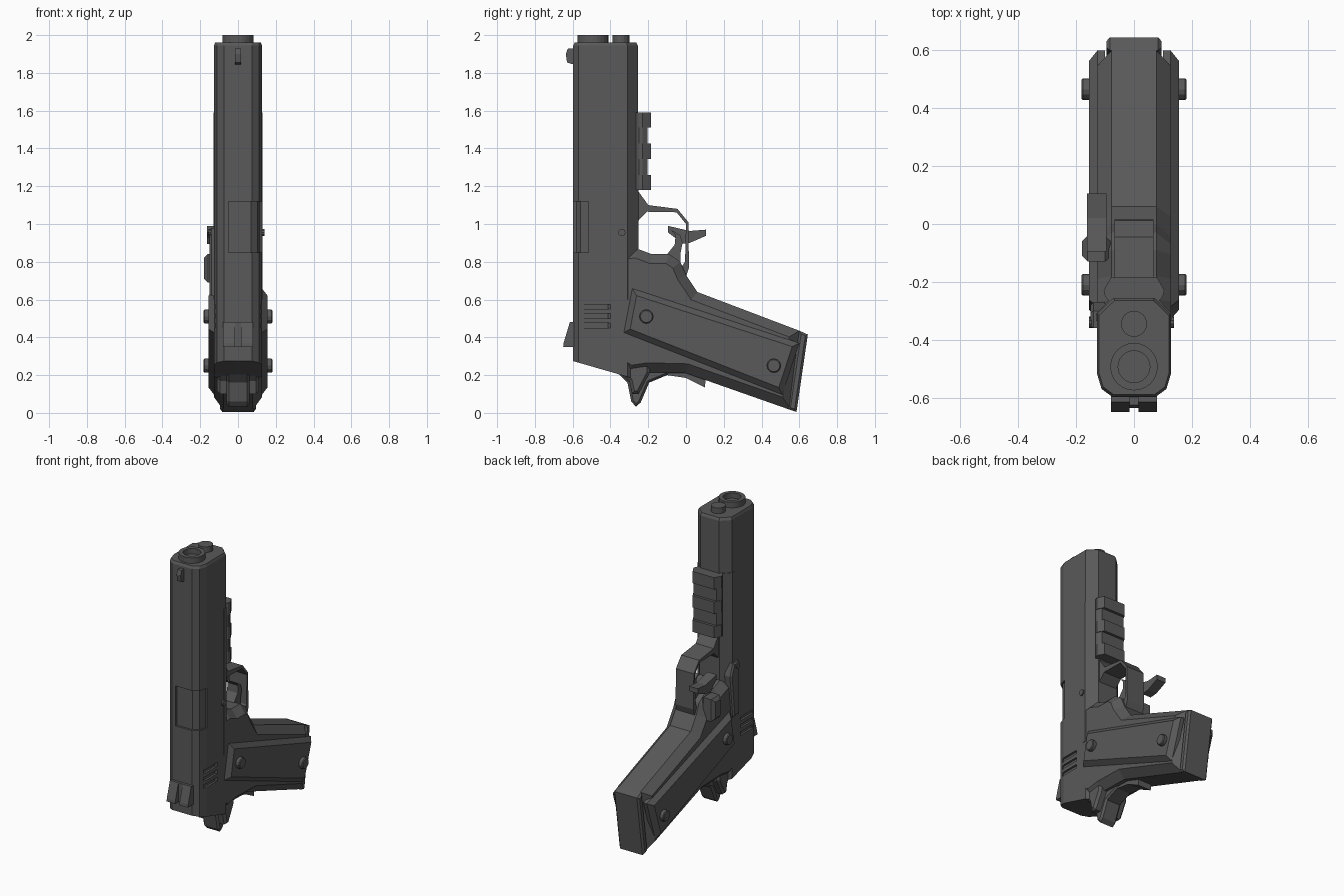
import bpy, bmesh, math

if "Cube" in bpy.data.objects:
    bpy.data.objects.remove(bpy.data.objects["Cube"])

steel = bpy.data.materials.new("dark_gunmetal")
steel.diffuse_color = (0.10, 0.10, 0.10, 1)
steel.use_nodes = True
steel.node_tree.nodes["Principled BSDF"].inputs["Base Color"].default_value = steel.diffuse_color


def loft(name, loops):
    """Skin a list of equal-length vertex loops and cap both ends."""
    bm = bmesh.new()
    rings = [[bm.verts.new(p) for p in loop] for loop in loops]
    n = len(rings[0])
    for a, b in zip(rings, rings[1:]):
        for i in range(n):
            j = (i + 1) % n
            bm.faces.new((a[i], a[j], b[j], b[i]))
    bm.faces.new(rings[0])
    bm.faces.new(rings[-1])
    bmesh.ops.recalc_face_normals(bm, faces=bm.faces)
    me = bpy.data.meshes.new(name)
    bm.to_mesh(me)
    bm.free()
    me.materials.append(steel)
    ob = bpy.data.objects.new(name, me)
    bpy.context.collection.objects.link(ob)
    return ob


def inset(pts, d):
    """Move every edge of a polygon inward by d."""
    n = len(pts)
    area = sum(pts[i][0] * pts[(i + 1) % n][1] - pts[(i + 1) % n][0] * pts[i][1] for i in range(n))
    s = 1 if area > 0 else -1
    out = []
    for i in range(n):
        (ax, ay), (bx, by), (cx, cy) = pts[i - 1], pts[i], pts[(i + 1) % n]
        l1, l2 = math.hypot(bx - ax, by - ay), math.hypot(cx - bx, cy - by)
        n1 = (-(by - ay) / l1 * s, (bx - ax) / l1 * s)
        n2 = (-(cy - by) / l2 * s, (cx - bx) / l2 * s)
        k = d / max(0.3, 1 + n1[0] * n2[0] + n1[1] * n2[1])
        out.append((bx + (n1[0] + n2[0]) * k, by + (n1[1] + n2[1]) * k))
    return out


def slab(name, pts, x0, x1, c0=0.0, c1=None):
    """Side profile (y, z) extruded from x0 to x1, chamfered at each end."""
    c1 = c0 if c1 is None else c1
    at = lambda p, x: [(x, y, z) for y, z in p]
    loops = [at(pts, x0 + c0), at(pts, x1 - c1)]
    if c0:
        loops.insert(0, at(inset(pts, c0), x0))
    if c1:
        loops.append(at(inset(pts, c1), x1))
    return loft(name, loops)


def box(name, x0, x1, y0, y1, z0, z1, c=0.0):
    return slab(name, [(y0, z0), (y1, z0), (y1, z1), (y0, z1)], x0, x1, c)


def column(name, half, levels, cy=0.0):
    """Mirrored (x, y) section stacked through (z, scale) levels."""
    sec = half + [(-x, y) for x, y in reversed(half)]
    return loft(name, [[(x * s, cy + (y - cy) * s, z) for x, y in sec] for z, s in levels])


def circle(r, cy, z, n=24):
    return [(r * math.cos(2 * math.pi * i / n), cy + r * math.sin(2 * math.pi * i / n), z) for i in range(n)]


def cut(ob, cutters):
    for c in cutters:
        m = ob.modifiers.new("cut", 'BOOLEAN')
        m.operation, m.solver, m.object = 'DIFFERENCE', 'EXACT', c
    dg = bpy.context.evaluated_depsgraph_get()
    me = bpy.data.meshes.new_from_object(ob.evaluated_get(dg))
    ob.modifiers.clear()
    ob.data = me
    for c in cutters:
        bpy.data.objects.remove(c)


# Slide with sloped rear end, ejection port and rear grooves
section = [(0.075, -0.597), (0.112, -0.57), (0.127, -0.52), (0.127, -0.31), (0.07, -0.255)]
slide = column("slide", section, [(0.1, 1), (1.945, 1), (1.962, 0.95)], -0.43)
cutters = [slab("rear_cut", [(-0.8, 0.333), (-0.6, 0.275), (-0.375, 0.21), (-0.1, 0.13),
                             (-0.1, -0.1), (-0.8, -0.1)], -0.3, 0.3),
           box("port_cut", -0.05, 0.2, -0.7, -0.515, 0.85, 1.12)]
for z in (0.45, 0.5, 0.55):
    for s in (-1, 1):
        cutters.append(box("groove_cut", *sorted((s * 0.113, s * 0.2)), -0.54, -0.37, z, z + 0.025))
cut(slide, cutters)
column("chamber", section, [(0.8, 0.92), (1.2, 0.92)], -0.43)

# Barrel with recessed bore, and guide rod
loft("barrel", [circle(0.082, -0.493, 1.9), circle(0.082, -0.493, 2.0),
                circle(0.055, -0.493, 2.0), circle(0.055, -0.493, 1.964)])
loft("guide_rod", [circle(0.045, -0.345, 1.9, 16), circle(0.045, -0.345, 2.0, 16)])

# Frame under the slide
column("frame_dust_cover", [(0.131, -0.335), (0.131, -0.31), (0.075, -0.252)], [(0.6, 1), (1.59, 1)])

# Accessory rail with three teeth
column("rail", [(0.075, -0.28), (0.1, -0.25), (0.1, -0.23), (0.085, -0.203)], [(1.18, 1), (1.59, 1)])
for z in (1.18, 1.345, 1.51):
    column("rail_tooth", [(0.1, -0.25), (0.105, -0.23), (0.08, -0.185)], [(z, 1), (z + 0.08, 1)])

# Grip frame
slab("grip_frame", [(-0.45, 0.3), (-0.45, 0.86), (-0.26, 0.87), (-0.18, 0.84), (-0.09, 0.84),
                    (-0.03, 0.8), (0.0, 0.73), (0.06, 0.64), (0.6, 0.435), (0.555, 0.015),
                    (0.0, 0.21), (-0.2, 0.215), (-0.3, 0.2)], -0.127, 0.127, 0.05)
slab("magazine_base", [(0.54, 0.02), (0.585, 0.005), (0.645, 0.415), (0.6, 0.435)], -0.095, 0.095, 0.012)

# Grip panels and their screws
panel = [(-0.285, 0.66), (0.6, 0.37), (0.51, 0.095), (-0.33, 0.425)]
for s in (-1, 1):
    a, b = sorted((s * 0.1, s * 0.156))
    slab("grip_panel", panel, a, b, 0.03 if s < 0 else 0, 0.03 if s > 0 else 0)
    for y, z in ((-0.21, 0.51), (0.465, 0.25)):
        ring = [(y + 0.037 * math.cos(i * math.pi / 6), z + 0.037 * math.sin(i * math.pi / 6)) for i in range(12)]
        a, b = sorted((s * 0.14, s * 0.182))
        slab("grip_screw", ring, a, b, 0.005 if s < 0 else 0, 0.005 if s > 0 else 0)

# Trigger guard: an open strip joined to the frame at both ends
slab("trigger_guard", [(-0.27, 1.2), (-0.25, 1.17), (-0.2, 1.1), (-0.045, 1.08), (0.012, 1.01),
                       (0.016, 0.77), (0.0, 0.72), (-0.06, 0.72), (-0.005, 0.8), (0.0, 1.0),
                       (-0.05, 1.062), (-0.205, 1.065), (-0.25, 1.02), (-0.27, 1.0)], -0.067, 0.067)

# Trigger and the lever on the left side
slab("trigger", [(-0.08, 0.97), (-0.055, 0.94), (-0.06, 0.89), (-0.1, 0.84), (-0.1, 0.78),
                 (-0.03, 0.78), (-0.03, 0.84), (-0.018, 0.9), (-0.03, 0.94)], -0.04, 0.04)
slab("side_lever", [(-0.095, 0.99), (0.02, 0.963), (0.105, 0.97), (0.105, 0.937), (0.02, 0.9),
                    (-0.035, 0.895), (-0.055, 0.925), (-0.095, 0.955)], -0.163, -0.095)
box("magazine_release", -0.18, -0.08, -0.13, -0.04, 0.69, 0.84, 0.02)

# Slide stop plate and frame pin
slab("slide_stop", [(-0.36, 0.98), (-0.3, 0.98), (-0.27, 0.9), (-0.3, 0.62), (-0.36, 0.62)], -0.15, -0.1, 0.01, 0)
slab("frame_pin", [(-0.34 + 0.02 * math.cos(i * math.pi / 5), 0.955 + 0.02 * math.sin(i * math.pi / 5))
                   for i in range(10)], -0.155, 0.139)

# Hammer, rear tang and grip safety
slab("hammer", [(-0.39, 0.24), (-0.31, 0.16), (-0.29, 0.06), (-0.265, 0.033), (-0.24, 0.055),
                (-0.195, 0.16), (-0.1, 0.2), (-0.05, 0.25), (-0.2, 0.3)], -0.06, 0.06, 0.012)
slab("rear_tang", [(-0.38, 0.25), (-0.3, 0.17), (-0.285, 0.1), (-0.25, 0.1), (-0.19, 0.215),
                   (-0.2, 0.32)], -0.11, 0.11, 0.015)
slab("grip_safety", [(-0.2, 0.16), (-0.1, 0.2), (0.0, 0.185), (0.1, 0.135), (0.105, 0.19),
                     (0.0, 0.24), (-0.2, 0.26)], -0.05, 0.05)

# Front sight, and rear sight made of two posts on a base
slab("front_sight", [(-0.58, 1.93), (-0.625, 1.93), (-0.636, 1.9), (-0.63, 1.855), (-0.58, 1.84)], -0.015, 0.015)
box("rear_sight_base", -0.08, 0.08, -0.615, -0.58, 0.35, 0.48)
for s in (-1, 1):
    a, b = sorted((s * 0.016, s * 0.08))
    slab("rear_sight_post", [(-0.58, 0.35), (-0.65, 0.35), (-0.648, 0.37), (-0.615, 0.48), (-0.58, 0.48)], a, b)
